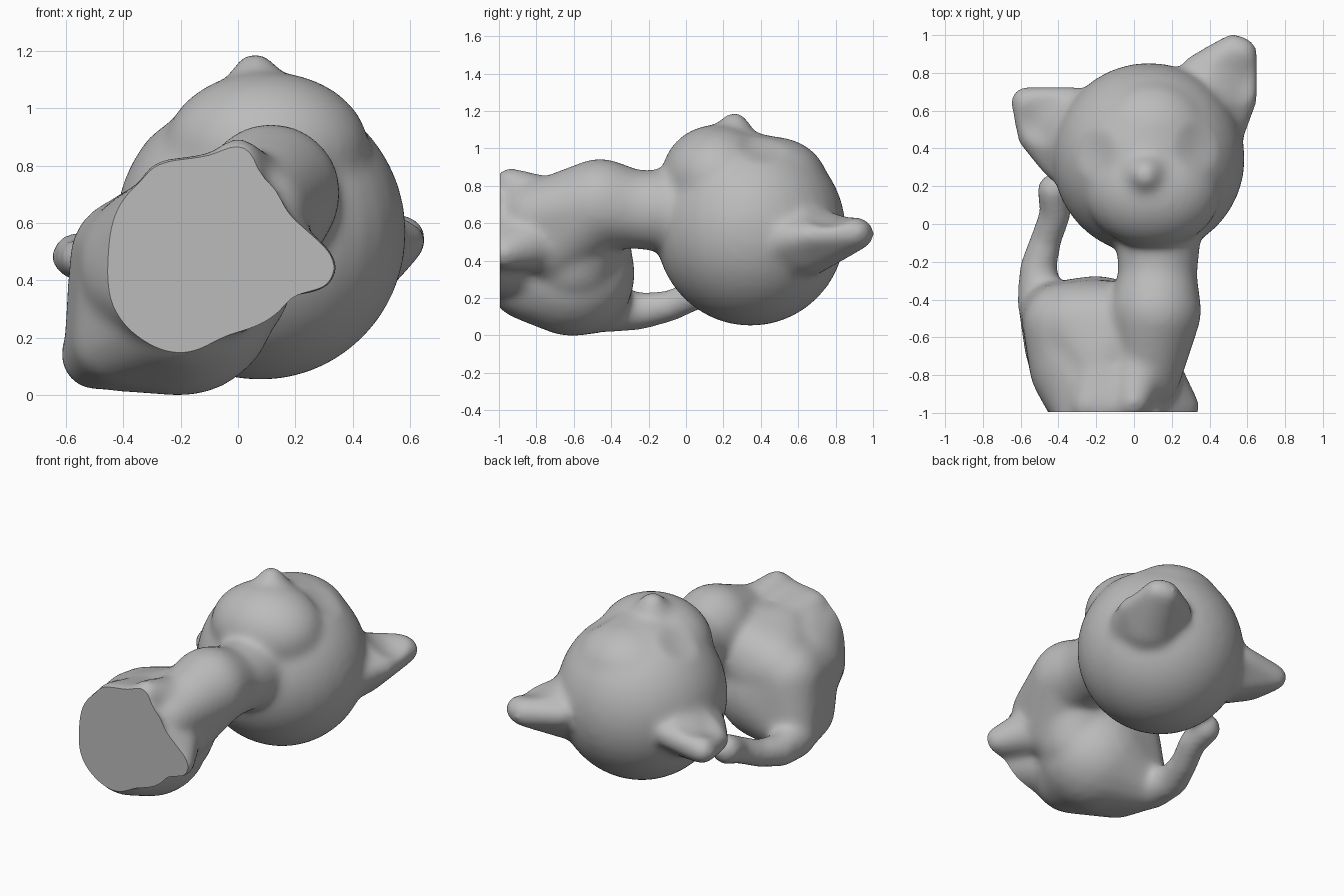
import bpy, bmesh
from mathutils import Vector

if "Cube" in bpy.data.objects:
    bpy.data.objects.remove(bpy.data.objects["Cube"])

body = bmesh.new()


def blob(center, radii):
    """Add one ellipsoid."""
    ret = bmesh.ops.create_uvsphere(body, u_segments=32, v_segments=20, radius=1)
    for v in ret["verts"]:
        v.co = Vector([c + r * p for c, r, p in zip(center, radii, v.co)])


def hull(*balls):
    """Add the convex hull of several balls given as (x, y, z, radius)."""
    part = bmesh.new()
    for x, y, z, r in balls:
        ret = bmesh.ops.create_icosphere(part, subdivisions=3, radius=r)
        bmesh.ops.translate(part, verts=ret["verts"], vec=(x, y, z))
    ret = bmesh.ops.convex_hull(part, input=part.verts)
    junk = [g for g in ret["geom_interior"] + ret["geom_unused"]
            if isinstance(g, bmesh.types.BMVert)]
    bmesh.ops.delete(part, geom=list(set(junk)), context="VERTS")
    mesh = bpy.data.meshes.new("part")
    part.to_mesh(mesh)
    part.free()
    body.from_mesh(mesh)
    bpy.data.meshes.remove(mesh)


# head with broad muzzle, nose and cheeks
blob((0.078, 0.345, 0.572), (0.51, 0.51, 0.515))
blob((0.10, 0.17, 0.86), (0.36, 0.30, 0.275))
blob((0.09, 0.46, 0.82), (0.33, 0.30, 0.25))
hull((0.06, 0.26, 1.13, 0.075), (0.07, 0.24, 0.95, 0.19))

# ears
hull((0.525, 0.925, 0.55, 0.085), (0.575, 0.91, 0.555, 0.08), (0.585, 0.66, 0.54, 0.07),
     (0.33, 0.82, 0.55, 0.08), (0.40, 0.64, 0.51, 0.19), (0.47, 0.50, 0.52, 0.12))
hull((-0.575, 0.65, 0.49, 0.08), (-0.32, 0.65, 0.53, 0.08),
     (-0.55, 0.46, 0.48, 0.07), (-0.24, 0.42, 0.51, 0.20), (-0.40, 0.31, 0.49, 0.09))

# neck and chest
hull((0.13, 0.0, 0.67, 0.23), (0.125, -0.28, 0.68, 0.21))
hull((0.115, -0.46, 0.71, 0.245), (0.125, -0.28, 0.68, 0.21))
hull((0.115, -0.46, 0.71, 0.245), (0.07, -0.80, 0.65, 0.18), (0.02, -0.70, 0.50, 0.22))

# rump, thighs and flank
hull((-0.20, -0.61, 0.34, 0.34), (-0.37, -0.53, 0.48, 0.22), (-0.35, -0.72, 0.48, 0.21),
     (-0.46, -0.46, 0.17, 0.15), (-0.42, -0.66, 0.20, 0.16), (-0.20, -0.83, 0.32, 0.24))
hull((-0.30, -0.53, 0.51, 0.23), (-0.16, -0.72, 0.56, 0.25),
     (0.02, -0.54, 0.60, 0.23), (-0.05, -0.60, 0.40, 0.24), (-0.20, -0.51, 0.50, 0.22))

# seat and feet, running past the flat underside
hull((-0.24, -1.05, 0.35, 0.16), (-0.25, -1.05, 0.64, 0.14), (0.03, -1.05, 0.42, 0.18),
     (-0.26, -0.74, 0.45, 0.30), (0.02, -1.05, 0.64, 0.15), (-0.2, -1.0, 0.70, 0.12))
hull((0.0, -0.94, 0.82, 0.085), (0.04, -0.72, 0.68, 0.17), (-0.06, -0.96, 0.73, 0.12))
hull((-0.25, -0.96, 0.74, 0.09), (-0.10, -0.96, 0.74, 0.11), (-0.14, -0.68, 0.62, 0.18))
hull((0.26, -0.97, 0.45, 0.09), (0.07, -0.76, 0.52, 0.17), (0.05, -1.02, 0.52, 0.17))

# tail curling up to the back of the head
tail = [(-0.49, -0.42, 0.15, 0.13), (-0.51, -0.24, 0.135, 0.10),
        (-0.465, -0.08, 0.165, 0.085), (-0.415, 0.06, 0.23, 0.085),
        (-0.42, 0.18, 0.28, 0.095)]
for a, b in zip(tail, tail[1:]):
    hull(a, b)

# fuse the parts into one soft skin
mesh = bpy.data.meshes.new("kitten_parts")
body.to_mesh(mesh)
body.free()
obj = bpy.data.objects.new("kitten_parts", mesh)
bpy.context.collection.objects.link(obj)
remesh = obj.modifiers.new("fuse", "REMESH")
remesh.mode = "VOXEL"
remesh.voxel_size = 0.018
smooth = obj.modifiers.new("soften", "SMOOTH")
smooth.factor = 0.5
smooth.iterations = 30
graph = bpy.context.evaluated_depsgraph_get()
skin = bmesh.new()
skin.from_mesh(bpy.data.meshes.new_from_object(obj.evaluated_get(graph)))
bpy.data.objects.remove(obj)

# eye sockets and ear hollows: centre, radius, push
dents = [((-0.20, 0.37, 0.98), 0.15, (0.01, 0, -0.02)),
         ((0.32, 0.40, 0.98), 0.15, (-0.01, 0, -0.02)),
         ((0.53, 0.77, 0.63), 0.16, (0, 0, -0.04)),
         ((-0.48, 0.55, 0.59), 0.16, (0, 0, -0.04))]
for center, radius, push in dents:
    for v in skin.verts:
        d = (v.co - Vector(center)).length / radius
        if d < 1:
            v.co += Vector(push) * (1 - d * d) ** 2

# flat underside
ret = bmesh.ops.bisect_plane(skin, geom=skin.verts[:] + skin.edges[:] + skin.faces[:],
                             plane_co=(0, -0.995, 0), plane_no=(0, -1, 0),
                             clear_outer=True)
rim = [g for g in ret["geom_cut"] if isinstance(g, bmesh.types.BMEdge)]
bmesh.ops.edgeloop_fill(skin, edges=rim)
bmesh.ops.recalc_face_normals(skin, faces=skin.faces)

# rest on the ground
low = min(v.co.z for v in skin.verts)
bmesh.ops.translate(skin, verts=skin.verts, vec=(0, 0, -low))

mesh = bpy.data.meshes.new("kitten")
skin.to_mesh(mesh)
skin.free()
kitten = bpy.data.objects.new("kitten", mesh)
bpy.context.collection.objects.link(kitten)
grey = bpy.data.materials.new("stone_grey")
grey.diffuse_color = (0.50, 0.50, 0.50, 1)
grey.use_nodes = True
grey.node_tree.nodes["Principled BSDF"].inputs["Base Color"].default_value = grey.diffuse_color
mesh.materials.append(grey)
bpy.context.view_layer.objects.active = kitten
kitten.select_set(True)
bpy.ops.object.shade_smooth_by_angle(angle=0.7)
